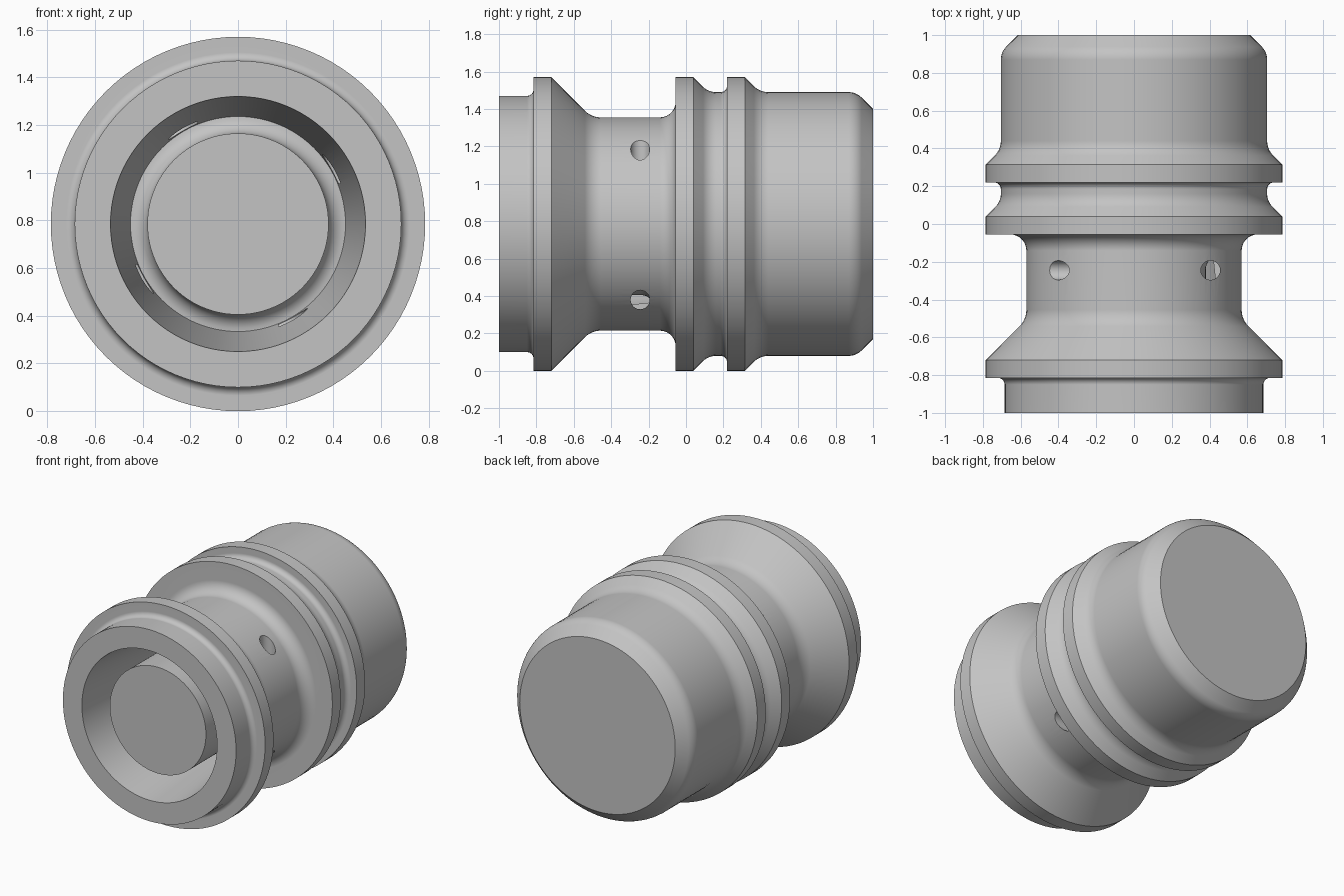
import bpy, bmesh, math
from mathutils import Matrix, Vector

cube = bpy.data.objects.get("Cube")
if cube:
    bpy.data.objects.remove(cube, do_unlink=True)

AXIS_Z = 0.785      # height of the turning axis
PORT_Y = -0.245     # position of the inlet ports along the axis


def rounded(points, steps=7):
    """Turn (y, radius, fillet length) corners into a profile with circular fillets."""
    out = []
    for i, (y, r, t) in enumerate(points):
        c = Vector((y, r))
        if t == 0:
            out.append(c)
            continue
        to_prev = (Vector(points[i - 1][:2]) - c).normalized()
        to_next = (Vector(points[i + 1][:2]) - c).normalized()
        a, b = c + to_prev * t, c + to_next * t
        w = math.sin(to_prev.angle(to_next) / 2)
        for k in range(steps + 1):
            u = k / steps
            p, q, s = (1 - u) ** 2, 2 * u * (1 - u) * w, u * u
            out.append((a * p + c * q + b * s) / (p + q + s))
    return out


def make_object(name, bm):
    mesh = bpy.data.meshes.new(name)
    bm.to_mesh(mesh)
    bm.free()
    obj = bpy.data.objects.new(name, mesh)
    bpy.context.collection.objects.link(obj)
    obj.location.z = AXIS_Z
    return obj


# Closed half section: core, bore, lip, flanges, waist, rear barrel
section = [
    (-0.905, 0, 0), (-0.905, 0.38, 0),
    (-0.17, 0.38, 0.07), (-0.17, 0.451, 0),
    (-1, 0.535, 0), (-1, 0.685, 0),
    (-0.815, 0.685, 0.035), (-0.815, 0.785, 0), (-0.72, 0.785, 0),
    (-0.505, 0.57, 0.05), (-0.055, 0.57, 0.085),
    (-0.055, 0.785, 0), (0.04, 0.785, 0),
    (0.12, 0.705, 0.04), (0.22, 0.705, 0.035),
    (0.22, 0.785, 0), (0.315, 0.785, 0),
    (0.395, 0.705, 0.045), (0.91, 0.705, 0.04),
    (1, 0.615, 0), (1, 0, 0),
]

# Turned body
bm = bmesh.new()
verts = [bm.verts.new((p.y, p.x, 0)) for p in rounded(section)]
edges = [bm.edges.new(pair) for pair in zip(verts, verts[1:])]
bmesh.ops.spin(bm, geom=verts + edges, cent=(0, 0, 0), axis=(0, 1, 0),
               angle=math.tau, steps=96)
bmesh.ops.remove_doubles(bm, verts=bm.verts, dist=0.0002)
bmesh.ops.recalc_face_normals(bm, faces=bm.faces)
body = make_object("turned_body", bm)

# Four tangential inlet ports
bm = bmesh.new()
for k in range(4):
    place = Matrix.Rotation(k * math.pi / 2, 4, 'Y') @ Matrix.Translation((0.405, PORT_Y, 0.48))
    bmesh.ops.create_cone(bm, cap_ends=True, segments=32, radius1=0.051,
                          radius2=0.051, depth=0.62, matrix=place)
cutter = make_object("port_cutter", bm)
cutter.hide_render = True

drill = body.modifiers.new("ports", 'BOOLEAN')
drill.operation = 'DIFFERENCE'
drill.solver = 'EXACT'
drill.object = cutter
bpy.context.view_layer.update()
for o in bpy.context.selected_objects:
    o.select_set(False)
bpy.context.view_layer.objects.active = body
body.select_set(True)
bpy.ops.object.modifier_apply(modifier=drill.name)
bpy.data.objects.remove(cutter, do_unlink=True)

# Plain grey metal
grey = bpy.data.materials.new("plain_grey")
grey.use_nodes = True
colour = (0.55, 0.55, 0.55, 1)
grey.diffuse_color = colour
grey.node_tree.nodes["Principled BSDF"].inputs["Base Color"].default_value = colour
body.data.materials.clear()
body.data.materials.append(grey)

# Smooth turned surfaces with crisp flange edges
bpy.ops.object.shade_smooth_by_angle(angle=math.radians(30))
weighted = body.modifiers.new("weighted_normals", 'WEIGHTED_NORMAL')
weighted.keep_sharp = True
